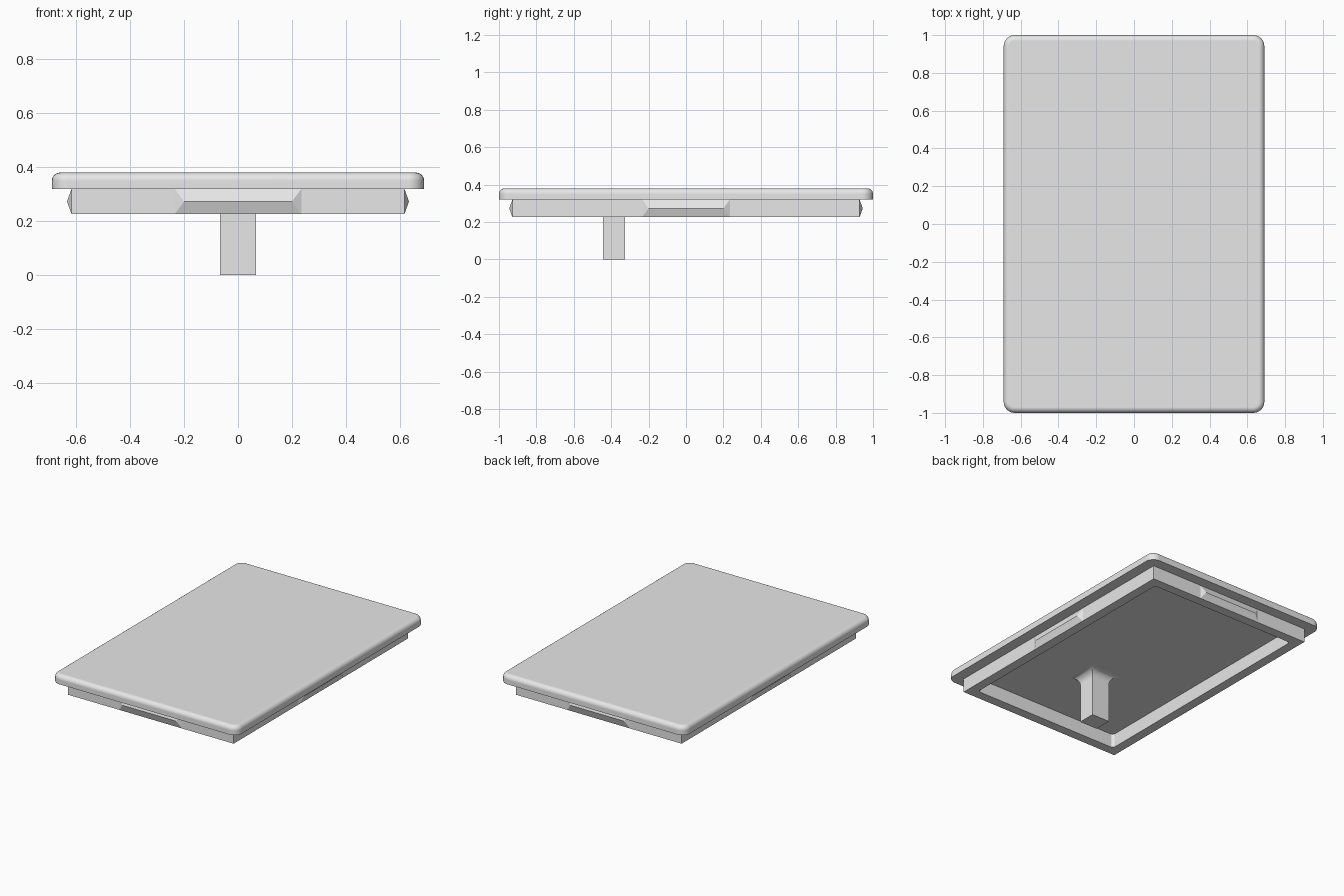
import bpy
import bmesh
from math import sin, cos, pi, radians
from mathutils import Matrix

if "Cube" in bpy.data.objects:
    bpy.data.objects.remove(bpy.data.objects["Cube"], do_unlink=True)

# Main dimensions
LID_X, LID_Y, LID_R = 0.69, 1.0, 0.058
RIM_X, RIM_Y, WALL = 0.617, 0.928, 0.065
TOP, UNDER, RIM_LOW = 0.38, 0.32, 0.226

grey = bpy.data.materials.new("light_grey")
grey.use_nodes = True
grey.diffuse_color = (0.8, 0.8, 0.8, 1)
grey.node_tree.nodes["Principled BSDF"].inputs["Base Color"].default_value = grey.diffuse_color


def finish(name, bm):
    """Turn a bmesh into a shaded, coloured object."""
    bmesh.ops.remove_doubles(bm, verts=bm.verts, dist=1e-5)
    bmesh.ops.recalc_face_normals(bm, faces=bm.faces)
    mesh = bpy.data.meshes.new(name)
    bm.to_mesh(mesh)
    bm.free()
    mesh.materials.append(grey)
    obj = bpy.data.objects.new(name, mesh)
    bpy.context.collection.objects.link(obj)
    bpy.ops.object.select_all(action="DESELECT")
    obj.select_set(True)
    bpy.context.view_layer.objects.active = obj
    bpy.ops.object.shade_smooth_by_angle(angle=radians(30))
    obj.modifiers.new("even_normals", "WEIGHTED_NORMAL").keep_sharp = True
    return obj


def rounded_rect(hx, hy, r, segments=6):
    """Outline of a rectangle with rounded corners."""
    points = []
    for k, (sx, sy) in enumerate([(1, 1), (-1, 1), (-1, -1), (1, -1)]):
        for i in range(segments + 1):
            a = pi / 2 * (k + i / segments)
            points.append((sx * (hx - r) + r * cos(a), sy * (hy - r) + r * sin(a)))
    return points


def loft(name, rings, centre_y=0, caps=True, closed=False):
    """Skin a list of (half x, half y, corner radius, z) outlines."""
    bm = bmesh.new()
    loops = [[bm.verts.new((x, y + centre_y, z)) for x, y in rounded_rect(hx, hy, r)]
             for hx, hy, r, z in rings]
    pairs = list(zip(loops, loops[1:]))
    if closed:
        pairs.append((loops[-1], loops[0]))
    for a, b in pairs:
        for i in range(len(a)):
            j = (i + 1) % len(a)
            bm.faces.new((a[i], a[j], b[j], b[i]))
    if caps:
        bm.faces.new(loops[0])
        bm.faces.new(loops[-1])
    return finish(name, bm)


# Lid plate with a rounded upper edge
edge = 0.03
lid = [(LID_X, LID_Y, LID_R, UNDER)]
for i in range(7):
    a = pi / 2 * i / 6
    d = edge * (1 - cos(a))
    lid.append((LID_X - d, LID_Y - d, LID_R - d, TOP - edge + edge * sin(a)))
loft("lid_plate", lid)

# Hollow rim below the lid, square outside and softened inside
inner = (RIM_X - WALL, RIM_Y - WALL, 0.02)
loft("rim", [(RIM_X, RIM_Y, 0, UNDER), (RIM_X, RIM_Y, 0, RIM_LOW),
             (*inner, RIM_LOW), (*inner, UNDER)], caps=False, closed=True)

# Post that flares into the underside of the lid
flare = 0.05
post = [(0.067, 0.06, 0, 0)]
for i in range(9):
    a = pi / 2 * i / 8
    d = flare * (1 - cos(a))
    post.append((0.067 + d, 0.06 + d, 0, UNDER - flare + flare * sin(a)))
loft("post", post, centre_y=-0.385)

# Snap ridges centred on the four sides of the rim
for name, turn, reach in [("left", 0, RIM_X), ("back", 90, RIM_Y),
                          ("right", 180, RIM_X), ("front", 270, RIM_Y)]:
    bm = bmesh.new()
    for side in (-1, 1):
        bm.verts.new((reach, side * 0.235, UNDER))
        bm.verts.new((reach, side * 0.235, RIM_LOW))
        bm.verts.new((reach + 0.017, side * 0.2, (UNDER + RIM_LOW) / 2))
    bmesh.ops.convex_hull(bm, input=bm.verts)
    bm.transform(Matrix.Rotation(radians(turn), 4, "Z"))
    finish(name + "_snap_ridge", bm)
